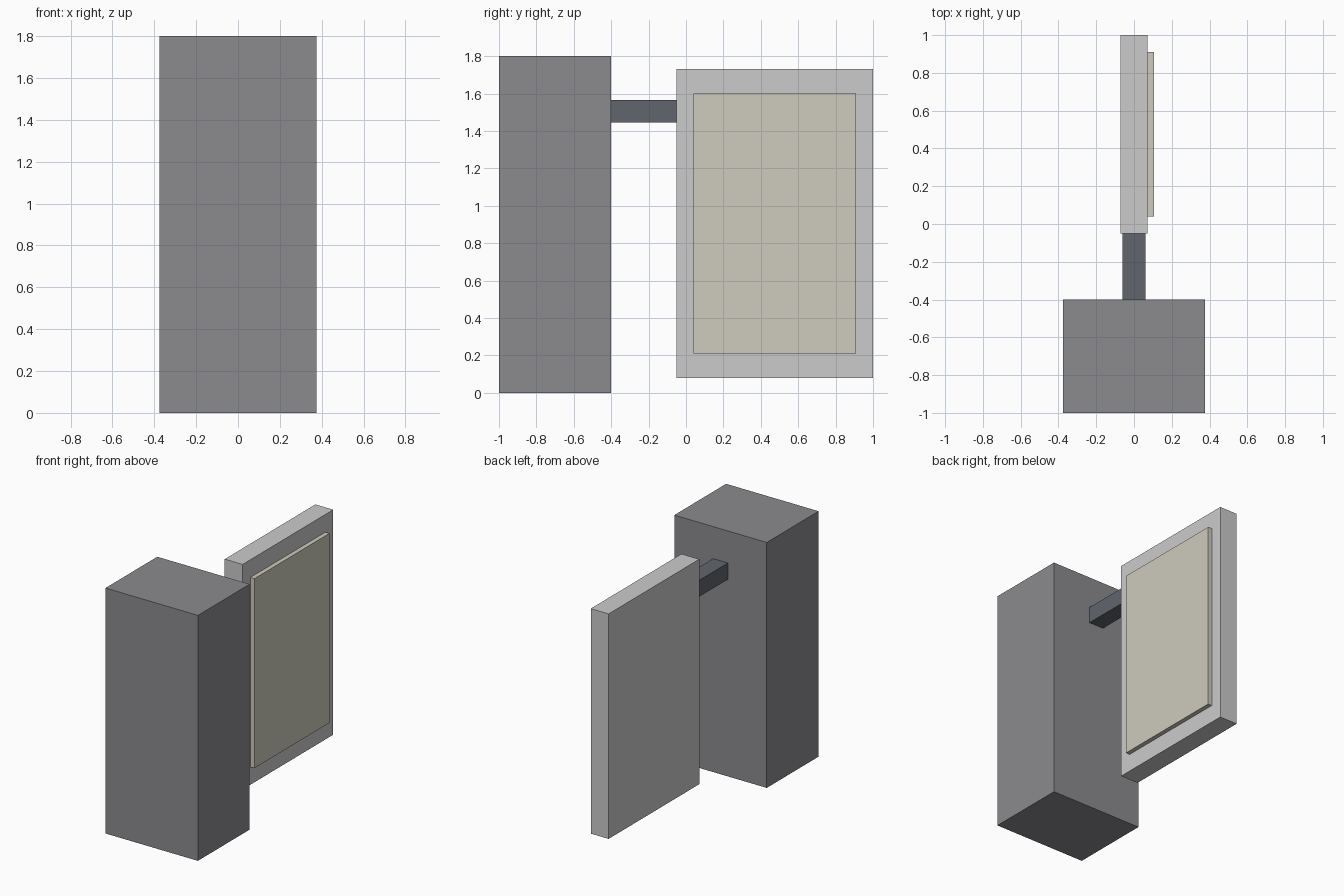
import bpy
from mathutils import Vector

if "Cube" in bpy.data.objects:
    bpy.data.objects.remove(bpy.data.objects["Cube"])


def material(name, rgb):
    mat = bpy.data.materials.new(name)
    mat.diffuse_color = (*rgb, 1.0)
    mat.use_nodes = True
    mat.node_tree.nodes["Principled BSDF"].inputs["Base Color"].default_value = mat.diffuse_color
    return mat


def box(name, low, high, mat):
    low, high = Vector(low), Vector(high)
    bpy.ops.mesh.primitive_cube_add(size=1, location=(low + high) / 2)
    obj = bpy.context.object
    obj.name = name
    obj.scale = high - low
    bpy.ops.object.transform_apply(location=False, rotation=False, scale=True)
    obj.data.materials.append(mat)
    return obj


grey = material("mid_grey", (0.26, 0.26, 0.275))
dark = material("dark_grey", (0.12, 0.13, 0.15))
light = material("light_grey", (0.62, 0.62, 0.61))
cream = material("cream", (0.62, 0.60, 0.51))

# Upright post and the bracket reaching out from it
box("post", (-0.375, -1.0, 0.0), (0.375, -0.4, 1.8), grey)
box("bracket_arm", (-0.06, -0.4, 1.445), (0.06, -0.05, 1.565), dark)

# Hanging board with a raised face panel on its right side only
box("board", (-0.0725, -0.05, 0.08), (0.0725, 1.0, 1.73), light)
box("face_panel", (0.0725, 0.04, 0.21), (0.105, 0.91, 1.6), cream)
